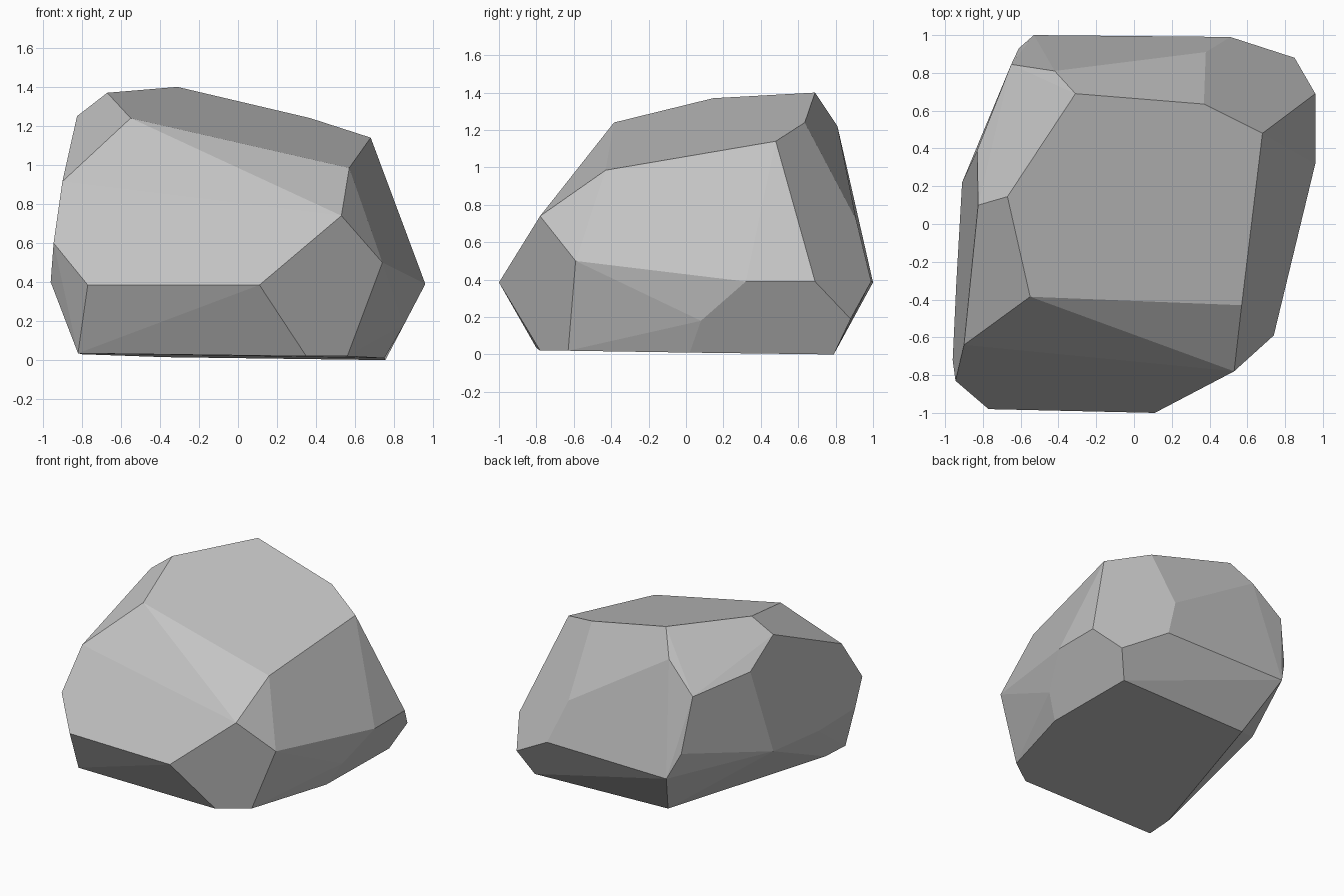
import bpy
import bmesh
import math

# Remove the default cube
default_cube = bpy.data.objects.get("Cube")
if default_cube:
    bpy.data.objects.remove(default_cube, do_unlink=True)


def make_material(name, color):
    material = bpy.data.materials.new(name)
    material.use_nodes = True
    material.diffuse_color = color
    shader = material.node_tree.nodes["Principled BSDF"]
    shader.inputs["Base Color"].default_value = color
    shader.inputs["Roughness"].default_value = .9
    return material


# Corners of the slightly tilted underside
underside = [
    (-.82, -.8, .035), (.35, -.78, .02), (.56, -.63, .02), (.75, .02, .01),
    (.755, .79, 0), (-.37, .75, .015), (-.8, -.58, .03),
]

# Widest outline of the boulder
girdle = [
    (-.77, -.98, .385), (.11, -1, .385), (.74, -.59, .5), (.85, .08, .18),
    (.96, .32, .39), (.96, .69, .39), (.85, .88, .19), (.51, .99, .39),
    (-.53, 1, .385), (-.91, .22, .405), (-.94, -.3, .375), (-.96, -.72, .4),
]

# Sloping flanks above the outline
shoulder = [
    (-.945, -.83, .6), (.53, -.78, .74), (.38, .91, .72), (-.61, .93, .575),
    (-.65, .845, 1), (-.83, .39, 1.07), (-.9, -.64, .915),
]

# Corners around the large upper facet
crown = [
    (.57, -.43, .985), (.68, .48, 1.14), (.37, .635, 1.24), (-.42, .81, 1.22),
    (-.31, .69, 1.4), (-.825, .1, 1.25), (-.67, .145, 1.37), (-.55, -.385, 1.24),
]


def build_faceted_stone(name, rings, material):
    """Wrap rings of corners in a convex skin and merge near-flat facets."""
    mesh = bpy.data.meshes.new(name)
    bm = bmesh.new()
    for ring in rings:
        for corner in ring:
            bm.verts.new(corner)
    bmesh.ops.convex_hull(bm, input=bm.verts[:], use_existing_faces=False)
    bmesh.ops.dissolve_limit(bm, angle_limit=math.radians(4),
                             verts=bm.verts[:], edges=bm.edges[:])
    bmesh.ops.recalc_face_normals(bm, faces=bm.faces[:])
    bm.to_mesh(mesh)
    bm.free()
    mesh.materials.append(material)
    stone = bpy.data.objects.new(name, mesh)
    bpy.context.collection.objects.link(stone)
    return stone


# Boulder with flat, chiselled facets
stone_grey = make_material("stone_grey", (.55, .55, .55, 1))
build_faceted_stone("boulder", [underside, girdle, shoulder, crown], stone_grey)
